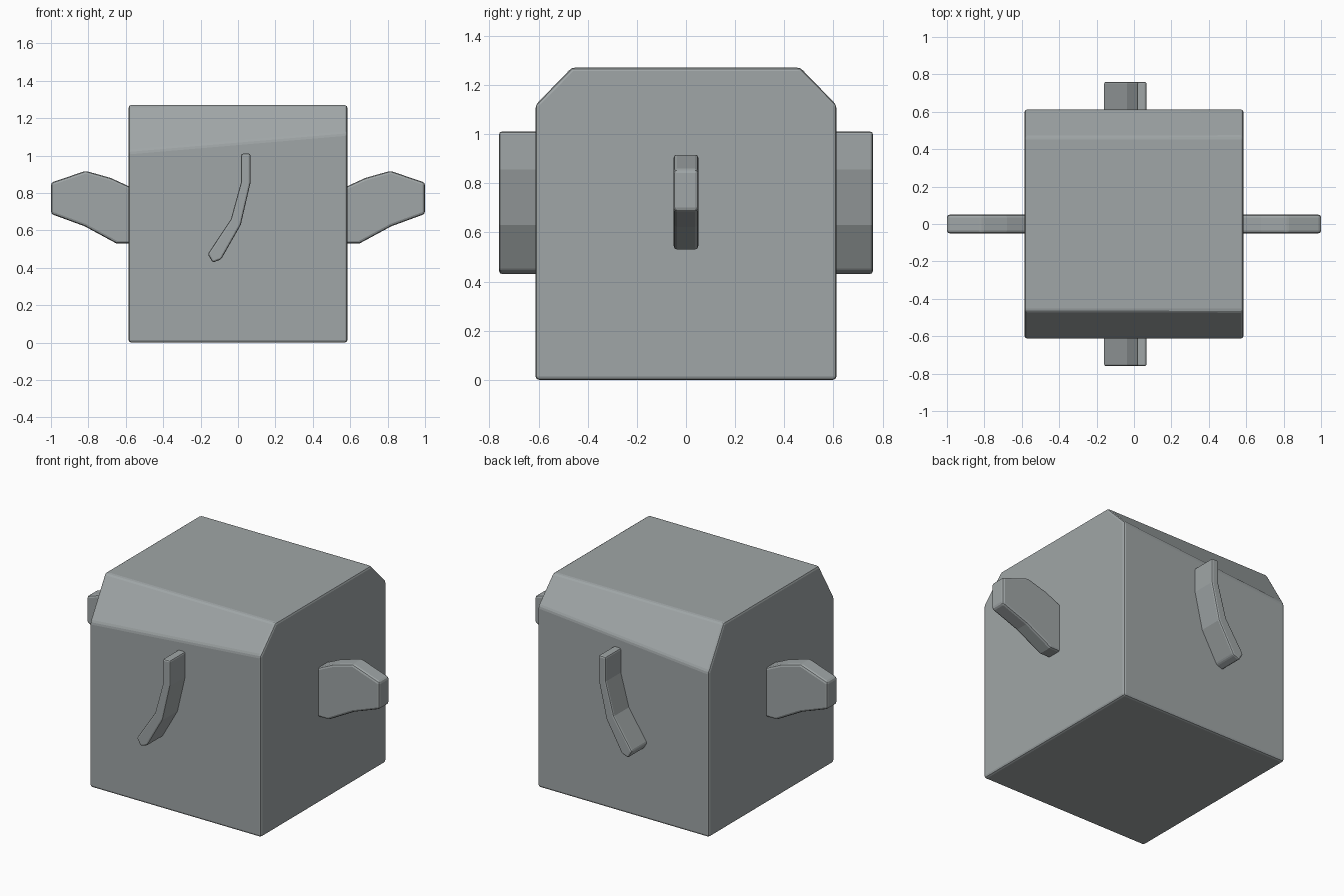
import bpy, bmesh

if "Cube" in bpy.data.objects:
    bpy.data.objects.remove(bpy.data.objects["Cube"])

# One slate grey for every part
grey = bpy.data.materials.new("slate_grey")
grey.diffuse_color = (0.35, 0.38, 0.385, 1)
grey.use_nodes = True
grey.node_tree.nodes["Principled BSDF"].inputs["Base Color"].default_value = grey.diffuse_color


def prism(name, rings, bevel):
    """Solid between two matching rings of 3D points, with softened edges."""
    bm = bmesh.new()
    a, b = [[bm.verts.new(p) for p in ring] for ring in rings]
    bm.faces.new(a)
    bm.faces.new(b[::-1])
    n = len(a)
    for i in range(n):
        bm.faces.new((a[i], b[i], b[(i + 1) % n], a[(i + 1) % n]))
    bmesh.ops.recalc_face_normals(bm, faces=bm.faces)
    mesh = bpy.data.meshes.new(name)
    bm.to_mesh(mesh)
    bm.free()
    mesh.materials.append(grey)
    obj = bpy.data.objects.new(name, mesh)
    bpy.context.collection.objects.link(obj)
    mod = obj.modifiers.new("soft_edges", 'BEVEL')
    mod.width = bevel
    mod.segments = 2
    mod.limit_method = 'ANGLE'
    mod.angle_limit = 0.6
    return obj


# Body: block with sloped top edges that are deeper on the left side
def body_ring(x, shoulder):
    half = [(0.612, 0), (0.612, shoulder), (0.465, 1.27)]
    return [(x, y, z) for y, z in half] + [(x, -y, z) for y, z in half[::-1]]


prism("body", [body_ring(-0.585, 1.02), body_ring(0.585, 1.12)], 0.014)

# Side fins: flat tapered plates, one mirrored from the other
fin = [(0.56, 0.825), (0.68, 0.88), (0.815, 0.918), (1.0, 0.855),
       (1.0, 0.688), (0.82, 0.622), (0.65, 0.53), (0.56, 0.53)]
for side, s in (("left", -1), ("right", 1)):
    prism(side + "_fin", [[(s * x, y, z) for x, z in fin] for y in (-0.05, 0.05)], 0.014)

# Curved handles: same bent profile pushed out of the front and back
handle = [(0.017, 1.01), (0.067, 1.01), (0.067, 0.855), (0.015, 0.63), (-0.09, 0.445),
          (-0.135, 0.428), (-0.162, 0.473), (-0.038, 0.66), (0.017, 0.86)]
for side, s in (("front", -1), ("back", 1)):
    prism(side + "_handle", [[(x, s * y, z) for x, z in handle] for y in (0.58, 0.76)], 0.01)
